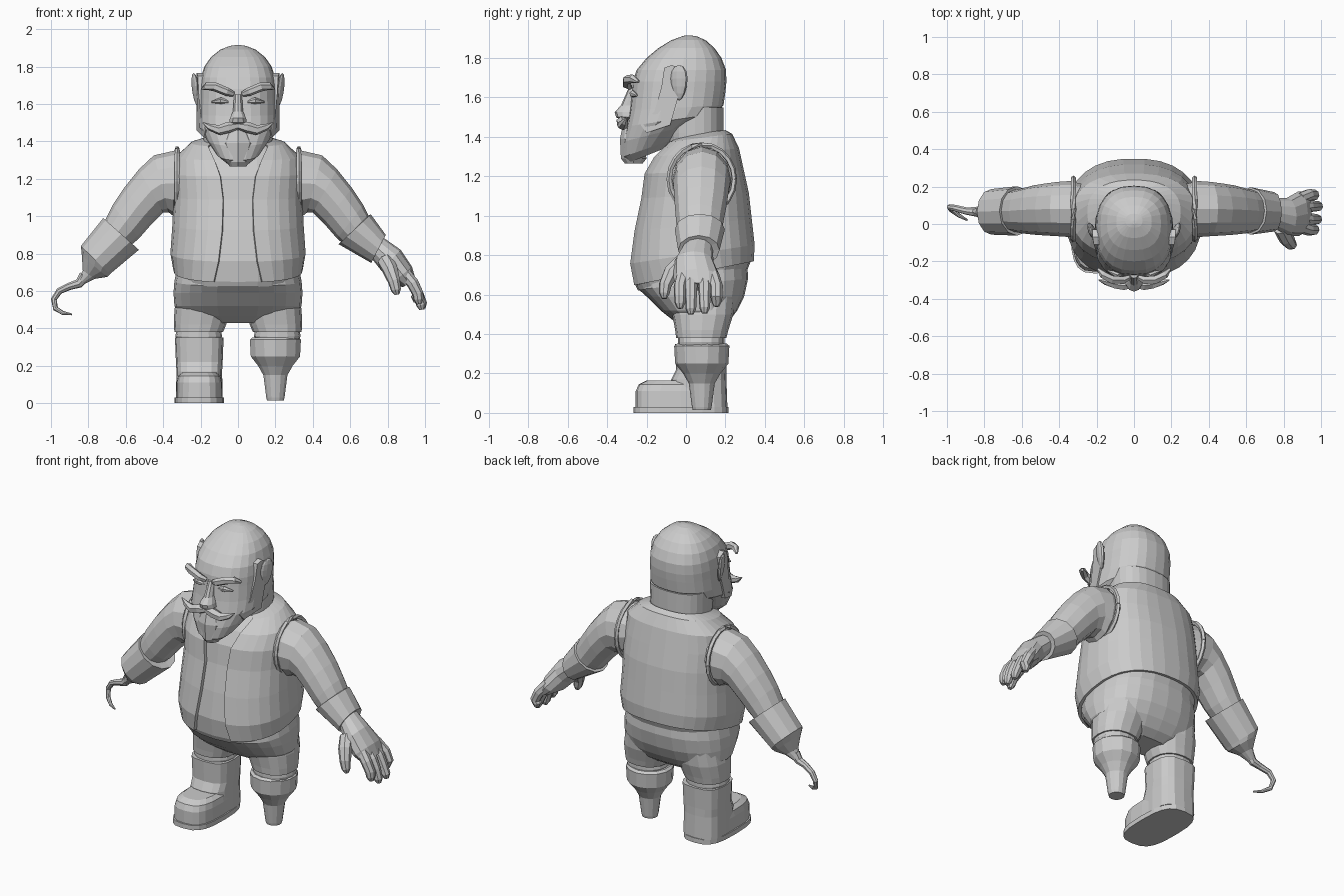
import bpy, bmesh, math
from mathutils import Vector

grey = bpy.data.materials.new("plain grey")
grey.diffuse_color = (0.6, 0.6, 0.6, 1)


def finish(name, bm):
    bmesh.ops.recalc_face_normals(bm, faces=bm.faces)
    me = bpy.data.meshes.new(name)
    bm.to_mesh(me)
    bm.free()
    me.materials.append(grey)
    ob = bpy.data.objects.new(name, me)
    bpy.context.collection.objects.link(ob)
    return ob


def loft(name, rings, closed=True):
    """Skin a list of point rings; closed rings get end caps."""
    bm = bmesh.new()
    vs = [[bm.verts.new(p) for p in r] for r in rings]
    n = len(rings[0])
    for a, b in zip(vs, vs[1:]):
        for i in range(n if closed else n - 1):
            j = (i + 1) % n
            bm.faces.new((a[i], a[j], b[j], b[i]))
    if closed:
        bm.faces.new(vs[0])
        bm.faces.new(vs[-1])
    return finish(name, bm)


def spow(v, p):
    return math.copysign(abs(v) ** p, v)


def ring(z, hw, yf, yb, slope=0, cx=0, e=2.4, n=24, gap=0, inset=0):
    """Rounded level section, tilted by slope; gap leaves the front open."""
    hw, yf, yb = hw - inset, yf + inset, yb - inset
    cy, ry = (yf + yb) / 2, (yb - yf) / 2
    a0 = math.asin(min(1, gap / hw) ** (e / 2))
    pts = []
    for i in range(n):
        t = a0 + (2 * math.pi - 2 * a0) * i / (n - 1 if gap else n)
        y = cy - ry * spow(math.cos(t), 2 / e)
        pts.append((cx + hw * spow(math.sin(t), 2 / e), y, z + slope * y))
    return pts


def limb(name, secs, side=1, n=12):
    """Sections: outer x,z, inner x,z, centre y, y radius."""
    rings = []
    for ox, oz, ix, iz, yc, ry in secs:
        r = []
        for i in range(n):
            t = 2 * math.pi * i / n
            c, s = math.cos(t), math.sin(t)
            r.append((side * ((ox + ix) / 2 + c * (ox - ix) / 2),
                      yc + ry * s, (oz + iz) / 2 + c * (oz - iz) / 2))
        rings.append(r)
    return loft(name, rings)


def tube(name, pts, radii, side=1, n=8):
    pts = [Vector(p) for p in pts]
    rings = []
    for k, p in enumerate(pts):
        d = pts[min(k + 1, len(pts) - 1)] - pts[max(k - 1, 0)]
        u = d.cross(Vector((0.15, 1, 0.1))).normalized()
        v = d.cross(u).normalized()
        r = []
        for i in range(n):
            t = 2 * math.pi * i / n
            q = p + radii[k] * (u * math.cos(t) + v * math.sin(t))
            r.append((side * q.x, q.y, q.z))
        rings.append(r)
    return loft(name, rings)


# Shirt body and open vest share the same sections
torso = [(.70, .345, -.275, .345, .2), (.8, .362, -.29, .35, .15),
         (.95, .352, -.265, .335, .1), (1.1, .345, -.23, .32, .05),
         (1.22, .345, -.215, .295, .03), (1.315, .33, -.17, .27, .1),
         (1.385, .25, -.11, .235, .13), (1.41, .17, -.03, .2, .12)]
gaps = [.13, .105, .085, .08, .095, .125, .16, .11]
hem = (.662, .335, -.262, .325, .17)
loft("shirt", [ring(*s, inset=.018) for s in [hem] + torso])
vest = loft("vest", [ring(*s, gap=g, n=28) for s, g in zip(torso, gaps)], closed=False)
vest.data.flip_normals()
bm = bmesh.new()
bm.from_mesh(vest.data)
mid = sum((f.normal.dot(f.calc_center_median() - Vector((0, .04, 1)))) for f in bm.faces)
bm.free()
if mid < 0:
    vest.data.flip_normals()
sol = vest.modifiers.new("thickness", 'SOLIDIFY')
sol.thickness = .022
sol.offset = -1

# Trousers
loft("trouser_seat", [ring(*s) for s in [
    (.43, .22, -.01, .17), (.465, .31, -.06, .22), (.52, .34, -.13, .26),
    (.59, .345, -.2, .295), (.65, .34, -.24, .315, .1), (.74, .32, -.24, .31, .1)]])
for s, side in ((1, "left"), (-1, "right")):
    loft(side + "_trouser_leg", [ring(z, w, f, b, 0, s * c, 2.3, 16) for z, w, f, b, c in [
        (.38, .13, -.05, .205, .21), (.42, .14, -.055, .215, .203),
        (.5, .15, -.07, .24, .19), (.6, .14, -.08, .25, .18)]])
    loft(side + "_trouser_cuff", [ring(z, w, -.04, .195, 0, s * .21, 2.3, 16)
                                  for z, w in [(.33, .115), (.36, .125), (.39, .118)]])

# Boot
loft("boot_shaft", [ring(z, w, f, b, 0, -.207, 3, 16) for z, w, f, b in [
    (.03, .125, -.07, .21), (.17, .122, -.075, .205), (.22, .125, -.05, .205),
    (.35, .13, -.055, .21)]])
loft("boot_foot", [ring(z, w, f, b, 0, -.207, 3, 20) for z, w, f, b in [
    (.028, .124, -.255, .205), (.11, .122, -.255, .2), (.145, .115, -.24, .2),
    (.165, .09, -.2, .19)]])
loft("boot_sole", [ring(z, .132, -.265, .215, 0, -.207, 3, 20) for z in (0, .03)])

# Peg leg
loft("peg_leg", [ring(z, w, .08 - w, .08 + w, 0, .2, 2, 14) for z, w in [
    (.015, .046), (.03, .05), (.15, .066), (.2, .095), (.25, .135), (.34, .14), (.352, .125)]])

# Arms and cuffs
arm = [(.26, 1.33, .26, 1.05, .08, .13), (.34, 1.35, .345, 1.0, .08, .15),
       (.45, 1.325, .37, 1.02, .08, .145), (.53, 1.25, .4, 1.02, .078, .14),
       (.61, 1.15, .46, .96, .075, .132), (.67, 1.06, .53, .88, .07, .12),
       (.71, .98, .59, .83, .07, .11)]
for s, side in ((1, "left"), (-1, "right")):
    limb(side + "_sleeve", arm, s)
    tube(side + "_armhole_edge", [(.325, .08 + .165 * math.cos(t), 1.185 + .175 * math.sin(t))
                                  for t in [math.pi * k / 10 for k in range(21)]], [.014] * 21, s, 5)
limb("left_cuff", [(.69, 1.0, .56, .87, .07, .1), (.71, 1.01, .538, .85, .07, .127),
                   (.79, .9, .712, .75, .065, .105), (.775, .88, .72, .77, .065, .08)])
limb("right_cuff", [(.70, .97, .56, .84, .07, .1), (.72, .99, .53, .82, .07, .132),
                    (.84, .84, .685, .69, .065, .122), (.835, .79, .70, .675, .065, .1),
                    (.83, .71, .765, .665, .065, .05), (.86, .65, .835, .63, .065, .02)], -1)
tube("hook", [(.82, .065, .68), (.85, .065, .64), (.9, .07, .625), (.955, .085, .6),
              (.985, .09, .555), (.975, .075, .505), (.935, .045, .482), (.89, .02, .475)],
     [.032, .025, .02, .018, .016, .014, .011, .005], -1)

# Hand
limb("hand", [(.77, .89, .71, .78, .06, .075), (.87, .82, .765, .71, .04, .1),
              (.93, .73, .83, .645, .055, .12), (.95, .66, .88, .62, .065, .11)])
for k, (y, x, z) in enumerate([(-.03, .965, .53), (.025, .98, .50), (.095, .985, .505), (.155, .95, .54)]):
    tube("finger_%d" % (k + 1), [(.885, .05 + (y - .05) * .8, .7), (.935, y, .64),
                                 (.962, y, .585), (x, y, z + .025), (x + .004, y, z)],
         [.034, .033, .03, .027, .014])
tube("thumb", [(.79, -.02, .76), (.815, -.075, .71), (.835, -.105, .65),
               (.845, -.11, .605), (.85, -.11, .58)], [.045, .042, .033, .027, .013])

# Neck and head
loft("neck", [ring(1.25, .18, -.08, .19), ring(1.42, .185, -.1, .19), ring(1.55, .19, -.1, .19)])
loft("head", [ring(*s) for s in [
    (1.385, .07, -.29, -.12, .4), (1.41, .12, -.318, -.04, .35), (1.455, .172, -.318, .06, .25),
    (1.495, .212, -.3, .15, .14), (1.55, .212, -.285, .19, .05), (1.63, .208, -.275, .2),
    (1.68, .207, -.27, .205), (1.74, .2, -.25, .203), (1.8, .18, -.2, .18),
    (1.85, .145, -.14, .145), (1.89, .095, -.075, .1), (1.91, .045, -.02, .055), (1.915, .01, 0, .02)]])

# Goatee and nose
loft("goatee", [ring(*s, e=1.6, n=8) for s in [
    (1.265, .045, -.31, -.22), (1.29, .06, -.33, -.2), (1.39, .095, -.335, -.22), (1.46, .05, -.32, -.24)]])
loft("nose", [ring(*s, e=2, n=10) for s in [
    (1.485, .025, -.33, -.25), (1.5, .05, -.355, -.25), (1.525, .045, -.362, -.25),
    (1.56, .028, -.33, -.25), (1.65, .022, -.29, -.24)]])

for s, side in ((1, "left"), (-1, "right")):
    # Brow, moustache and eyelid
    tube(side + "_brow", [(.025, -.285, 1.652), (.06, -.3, 1.665), (.12, -.297, 1.69),
                          (.165, -.27, 1.695), (.192, -.24, 1.68)], [.014, .023, .024, .022, .008], s, 6)
    tube(side + "_moustache", [(0, -.322, 1.485), (.05, -.325, 1.475), (.1, -.32, 1.46),
                               (.15, -.31, 1.475), (.188, -.3, 1.5)], [.02, .03, .027, .018, .003], s, 6)
    tube(side + "_eyelid", [(.05, -.268, 1.61), (.09, -.27, 1.618), (.14, -.25, 1.61)],
         [.006, .018, .005], s, 6)
    # Sideburn plate running from ear to jaw
    prof = [(-.07, 1.765), (-.11, 1.75), (-.125, 1.65), (-.16, 1.53), (-.23, 1.46),
            (-.2, 1.42), (-.08, 1.46), (-.04, 1.6), (-.03, 1.74)]
    loft(side + "_sideburn", [[(s * (x + min(0, y + .09) * .35), y, z) for y, z in prof]
                              for x in (.17, .222)])
    # Ear
    bm = bmesh.new()
    bmesh.ops.create_uvsphere(bm, u_segments=10, v_segments=7, radius=1)
    for v in bm.verts:
        x, y, z = v.co
        v.co = (s * (.225 + .018 * x + .012 * z + .012 * y), -.035 + .042 * y * (1 + .25 * z), 1.675 + .09 * z)
    finish(side + "_ear", bm)
